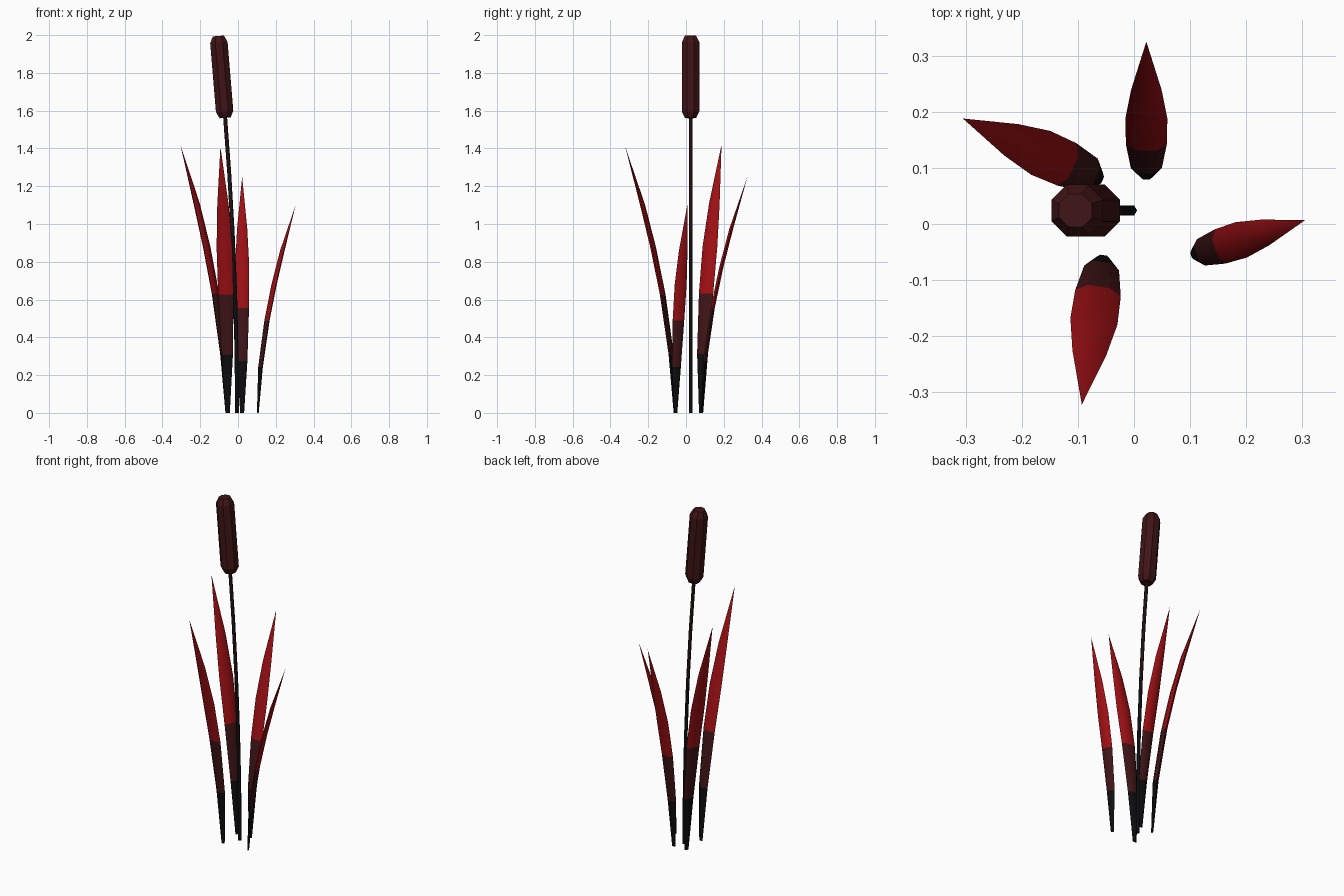
import bpy, bmesh, math
from mathutils import Vector

cube = bpy.data.objects.get("Cube")
if cube:
    bpy.data.objects.remove(cube)


def material(name, rgb):
    m = bpy.data.materials.new(name)
    m.use_nodes = True
    m.diffuse_color = (*rgb, 1)
    bsdf = next(n for n in m.node_tree.nodes if n.type == 'BSDF_PRINCIPLED')
    bsdf.inputs["Base Color"].default_value = (*rgb, 1)
    bsdf.inputs["Roughness"].default_value = 0.8
    return m


BLACK = material("near black", (0.004, 0.004, 0.005))
BROWN = material("dark brown", (0.05, 0.007, 0.008))
STEM = material("blackish brown", (0.014, 0.005, 0.005))
RED = material("deep red", (0.34, 0.005, 0.007))


def loft(name, rings, sides, mats, bands, smooth=None):
    """Skin elliptical rings (centre, axis_u, axis_v); bands gives the material of each segment."""
    bm = bmesh.new()
    loops = []
    for centre, u, v in rings:
        if u.length < 1e-6:
            loops.append([bm.verts.new(centre)] * sides)
            continue
        angles = [math.tau * (i + 0.5 * (sides == 8)) / sides for i in range(sides)]
        loops.append([bm.verts.new(centre + u * math.cos(a) + v * math.sin(a)) for a in angles])
    for k, (low, high) in enumerate(zip(loops, loops[1:])):
        for i in range(sides):
            j = (i + 1) % sides
            corners = list(dict.fromkeys((low[i], low[j], high[j], high[i])))
            bm.faces.new(corners).material_index = bands[k]
    for end, band in ((loops[0], bands[0]), (loops[-1], bands[-1])):
        if len(set(end)) > 2:
            bm.faces.new(end).material_index = band
    bmesh.ops.recalc_face_normals(bm, faces=bm.faces)
    mesh = bpy.data.meshes.new(name)
    bm.to_mesh(mesh)
    bm.free()
    for m in mats:
        mesh.materials.append(m)
    obj = bpy.data.objects.new(name, mesh)
    bpy.context.collection.objects.link(obj)
    if smooth:
        bpy.ops.object.select_all(action='DESELECT')
        obj.select_set(True)
        bpy.context.view_layer.objects.active = obj
        bpy.ops.object.shade_smooth_by_angle(angle=math.radians(smooth))
    return obj


# Leaves: flattened blades that arch outward, (height fraction, width fraction)
PROFILE = [(0, 0.28), (0.22, 0.74), (0.445, 0.97), (0.62, 1), (0.78, 0.72), (1, 0)]


def leaf(name, base, tip, height):
    base, tip = Vector((*base, 0)), Vector((*tip, 0))
    lean = tip - base
    out = lean.normalized()
    side = out.cross(Vector((0, 0, 1)))
    rings = []
    for t, w in PROFILE:
        centre = base + lean * t ** 1.75 + Vector((0, 0, height * t))
        thick = 0.010 * height * min(w * 1.3, 1)
        rings.append((centre, side * 0.030 * height * w, out * thick))
    loft(name, rings, 6, [BLACK, BROWN, RED], [0, 1, 2, 2, 2], 40)


leaf("front_leaf", (-0.055, -0.06), (-0.093, -0.322), 1.41)
leaf("right_leaf", (-0.06, 0.08), (-0.305, 0.188), 1.42)
leaf("back_leaf", (0.022, 0.083), (0.022, 0.325), 1.25)
leaf("left_leaf", (0.105, -0.055), (0.305, 0.007), 1.10)

# Stem: thin stalk with a slight bend
X, Y = Vector((1, 0, 0)), Vector((0, 1, 0))
stem_rings = []
for i in range(6):
    t = i / 5
    centre = Vector((-0.005 - 0.065 * t * t, 0.024, 1.59 * t))
    stem_rings.append((centre, X * 0.0105, Y * 0.0105))
loft("stem", stem_rings, 6, [BLACK, STEM], [0, 0, 0, 1, 1], 65)

# Seed head: tilted cylinder with chamfered ends
axis = Vector((-0.035, 0, 0.42)).normalized()
across = Y.cross(axis)
foot = Vector((-0.068, 0.024, 1.562))
head_rings = [(foot + axis * d, across * r, Y * r)
              for d, r in ((0, 0.032), (0.035, 0.05), (0.4, 0.05), (0.435, 0.032))]
loft("seed_head", head_rings, 8, [BROWN], [0, 0, 0])
